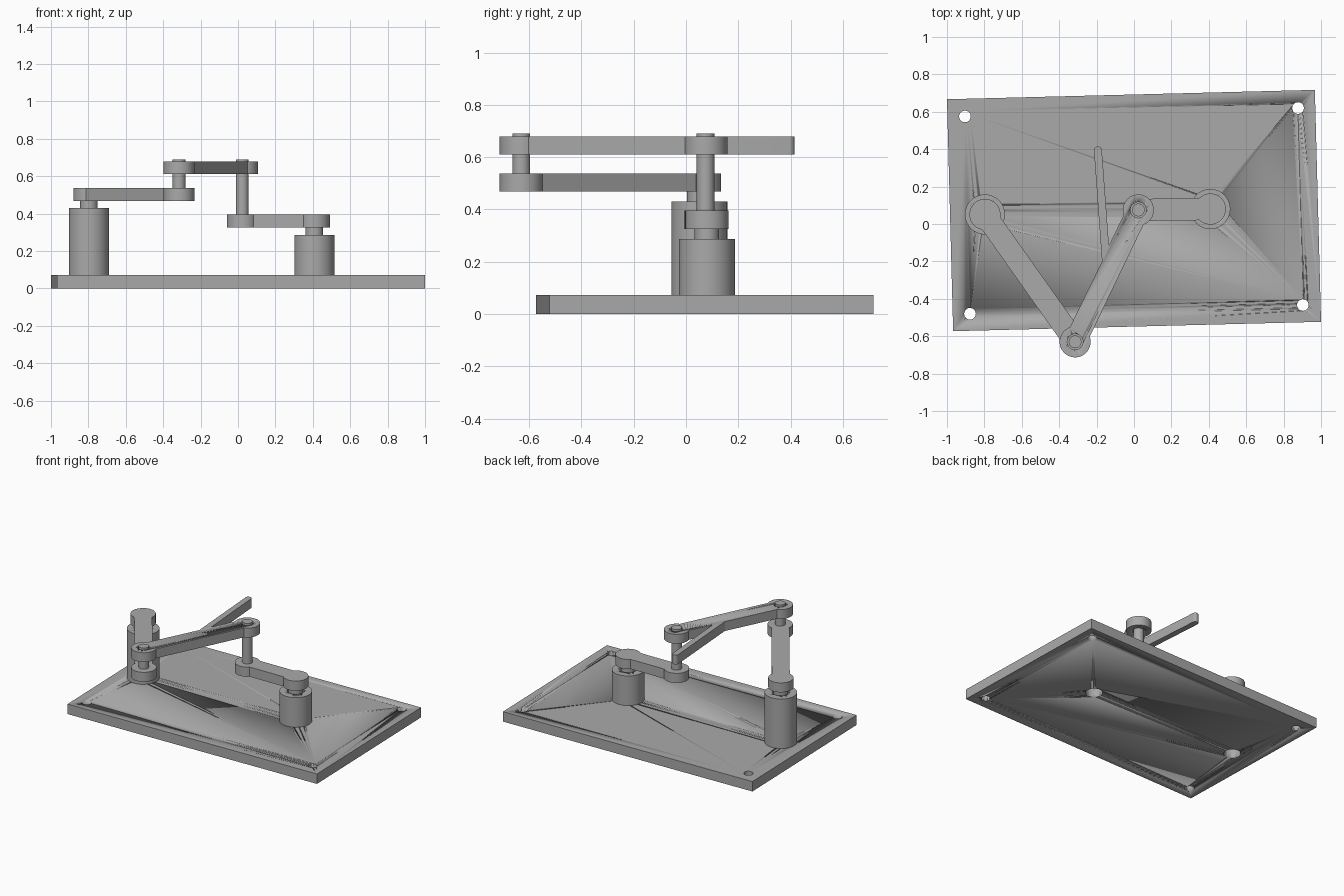
import bpy
import bmesh
from math import asin, atan2, cos, pi, radians, sin

cube = bpy.data.objects.get("Cube")
if cube:
    bpy.data.objects.remove(cube, do_unlink=True)

# One plain grey for every part
grey = bpy.data.materials.new("machined_grey")
grey.use_nodes = True
GREY = (0.4, 0.4, 0.4, 1)
grey.diffuse_color = GREY
grey.node_tree.nodes["Principled BSDF"].inputs["Base Color"].default_value = GREY


def arc(center, radius, start, end, steps=48):
    """Points along an arc, counter-clockwise."""
    angles = [start + (end - start) * i / steps for i in range(steps + 1)]
    return [(center[0] + radius * cos(a), center[1] + radius * sin(a)) for a in angles]


def circle(center, radius):
    return arc(center, radius, 0, 2 * pi, 64)[:-1]


def prism(name, outline, bottom, top):
    """Extrude a flat outline between two heights."""
    bm = bmesh.new()
    face = bm.faces.new([bm.verts.new((x, y, bottom)) for x, y in outline])
    lift = bmesh.ops.extrude_face_region(bm, geom=[face])["geom"]
    bmesh.ops.translate(bm, vec=(0, 0, top - bottom),
                        verts=[v for v in lift if isinstance(v, bmesh.types.BMVert)])
    bmesh.ops.recalc_face_normals(bm, faces=bm.faces)
    mesh = bpy.data.meshes.new(name)
    bm.to_mesh(mesh)
    bm.free()
    mesh.materials.append(grey)
    mesh.polygons.foreach_set("use_smooth", [True] * len(mesh.polygons))
    mesh.set_sharp_from_angle(angle=radians(30))
    obj = bpy.data.objects.new(name, mesh)
    bpy.context.scene.collection.objects.link(obj)
    return obj


def drill(obj, center, radius, bottom, top):
    """Cut a round hole with a hidden cutter."""
    cutter = prism(obj.name + "_hole_cutter", circle(center, radius), bottom, top)
    cutter.hide_render = True
    cutter.hide_viewport = True
    cutter.display_type = 'WIRE'
    mod = obj.modifiers.new("hole", 'BOOLEAN')
    mod.operation = 'DIFFERENCE'
    mod.solver = 'EXACT'
    mod.object = cutter


BOSS, BAR = 0.083, 0.059      # boss radius, bar half width
PIN, PIN_HOLE = 0.034, 0.042
SHAFT, BORE = 0.047, 0.056


def link(name, a, b, bottom, top, branch=()):
    """Bar with a round boss at each end; branch points join its left edge."""
    heading = atan2(b[1] - a[1], b[0] - a[0])
    meet = asin(BAR / BOSS)
    outline = arc(b, BOSS, heading - pi + meet, heading + pi - meet)
    outline += branch
    outline += arc(a, BOSS, heading + meet, heading + 2 * pi - meet)
    return prism(name, outline, bottom, top)


# Pivot positions
rocker_pivot = (-0.797, 0.051)
crank_pivot = (0.408, 0.08)
rocker_joint = (-0.315, -0.63)
crank_joint = (0.023, 0.075)

# Base plate with corner holes
plate_top = 0.072
plate = prism("base_plate", [(-0.967, -0.573), (1, -0.523), (0.967, 0.717), (-1, 0.667)],
              0, plate_top)
for corner in [(-0.904, 0.575), (0.877, 0.62), (0.903, -0.433), (-0.877, -0.48)]:
    drill(plate, corner, 0.031, -0.1, 0.2)

# Hollow posts with their shafts
for side, pivot, post_top, arm_bottom in [("rocker", rocker_pivot, 0.431, 0.468),
                                          ("crank", crank_pivot, 0.287, 0.326)]:
    drill(plate, pivot, BORE, -0.1, 0.2)
    post = prism(side + "_post", circle(pivot, 0.107), plate_top, post_top)
    drill(post, pivot, BORE, 0, 0.6)
    prism(side + "_shaft", circle(pivot, SHAFT), 0.12, arm_bottom)

# Lower arms
link("rocker_arm", rocker_pivot, rocker_joint, 0.468, 0.537)
link("crank_arm", crank_pivot, crank_joint, 0.326, 0.396)

# Coupler with a slim pointer growing from its left edge
pointer = [(-0.134, -0.115)]
pointer += arc((-0.193, 0.394), 0.021, radians(4), radians(184), 24)
pointer += [(-0.171, -0.2)]
coupler = link("coupler", rocker_joint, crank_joint, 0.611, 0.679, pointer)
for joint in (rocker_joint, crank_joint):
    drill(coupler, joint, PIN_HOLE, 0.5, 0.8)

# Joint pins
prism("rocker_pin", circle(rocker_joint, PIN), 0.537, 0.69)
prism("crank_pin", circle(crank_joint, PIN), 0.396, 0.69)
